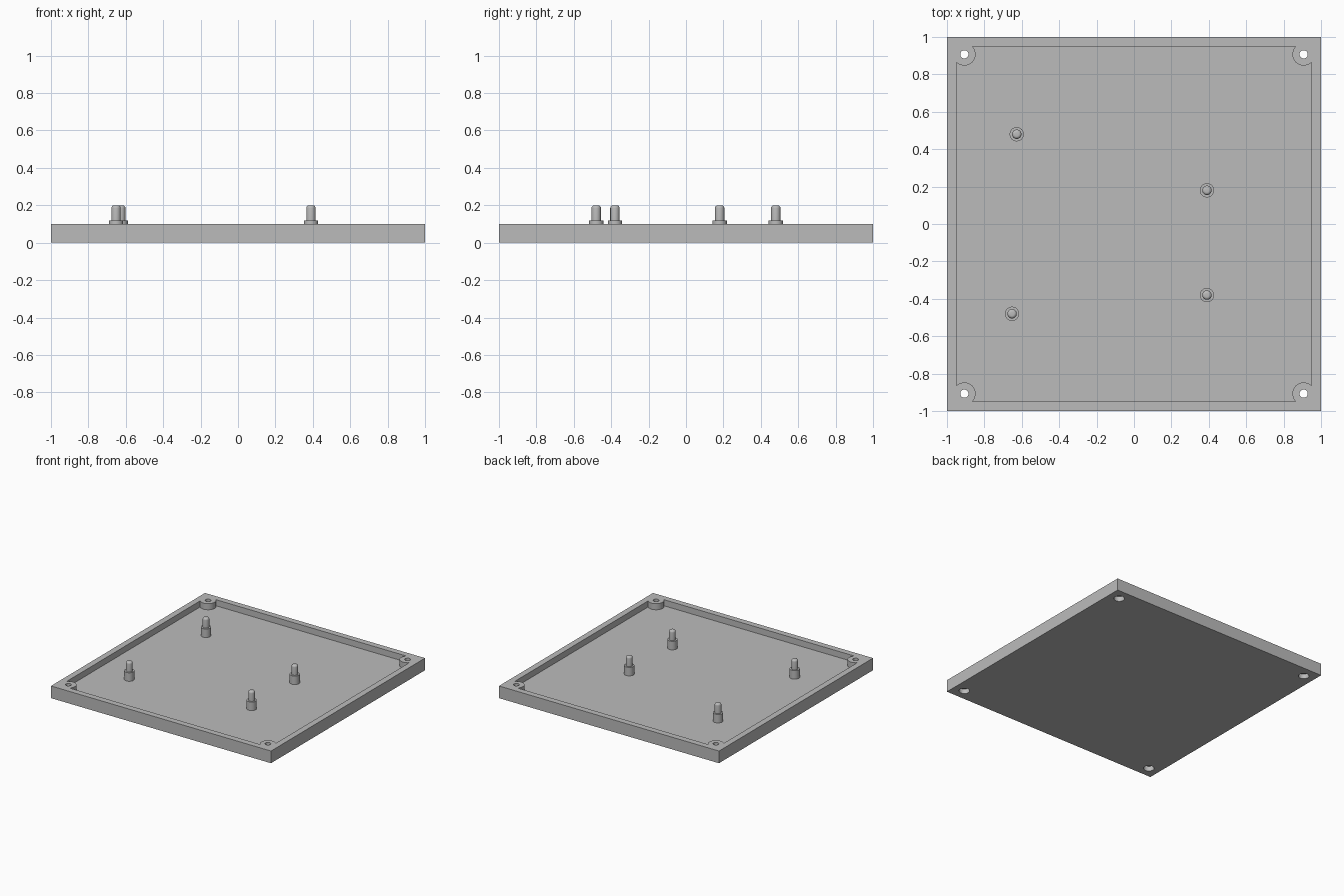
import bpy
import bmesh
from math import cos, sin, radians, tau
from mathutils import Matrix

if "Cube" in bpy.data.objects:
    bpy.data.objects.remove(bpy.data.objects["Cube"])

# Dimensions
HEIGHT, FLOOR, RIM = 0.1, 0.05, 0.05
CORNER = 0.907
SIDES = 40

# Single grey plastic
grey = bpy.data.materials.new("plain grey")
grey.use_nodes = True
colour = (0.5, 0.5, 0.5, 1)
grey.diffuse_color = colour
grey.node_tree.nodes["Principled BSDF"].inputs["Base Color"].default_value = colour


def finish(name, bm):
    bmesh.ops.recalc_face_normals(bm, faces=bm.faces)
    mesh = bpy.data.meshes.new(name)
    bm.to_mesh(mesh)
    bm.free()
    mesh.materials.append(grey)
    obj = bpy.data.objects.new(name, mesh)
    bpy.context.collection.objects.link(obj)
    return obj


def box(name, half, z0, z1):
    bm = bmesh.new()
    bmesh.ops.create_cube(bm, size=1, matrix=Matrix.Translation((0, 0, (z0 + z1) / 2))
                          @ Matrix.Diagonal((2 * half, 2 * half, z1 - z0, 1)))
    return finish(name, bm)


def lathe(name, profile, places):
    """Turn a (radius, z) profile into a closed solid at each (x, y)."""
    bm = bmesh.new()
    for x, y in places:
        rings = [[bm.verts.new((x + r * cos(tau * i / SIDES), y + r * sin(tau * i / SIDES), z))
                  for i in range(SIDES)] for r, z in profile]
        for low, high in zip(rings, rings[1:]):
            for i in range(SIDES):
                j = (i + 1) % SIDES
                bm.faces.new((low[i], low[j], high[j], high[i]))
        bm.faces.new(rings[0][::-1])
        bm.faces.new(rings[-1])
    return finish(name, bm)


def cut(target, cutter):
    """Subtract the cutter for good, then discard it."""
    cutter.hide_render = True
    mod = target.modifiers.new("cut", "BOOLEAN")
    mod.operation, mod.solver, mod.object = "DIFFERENCE", "EXACT", cutter
    graph = bpy.context.evaluated_depsgraph_get()
    mesh = bpy.data.meshes.new_from_object(target.evaluated_get(graph))
    target.modifiers.clear()
    target.data = mesh
    bpy.data.objects.remove(cutter)


def smooth(obj):
    bpy.ops.object.select_all(action="DESELECT")
    obj.select_set(True)
    bpy.context.view_layer.objects.active = obj
    bpy.ops.object.shade_smooth_by_angle(angle=radians(30))


# Tray with a pocket that leaves round screw bosses in the corners
corners = [(sx * CORNER, sy * CORNER) for sx in (-1, 1) for sy in (-1, 1)]
tray = box("tray", 1, 0, HEIGHT)
pocket = box("pocket_cutter", 1 - RIM, FLOOR, HEIGHT + 0.1)
cut(pocket, lathe("boss_cutter", [(0.06, 0), (0.06, 0.3)], corners))
cut(tray, pocket)

# Screw holes, wider on the underside
hole = [(0.04, -0.05), (0.04, 0.04), (0.022, 0.04), (0.022, 0.2)]
cut(tray, lathe("screw_hole_cutter", hole, corners))
smooth(tray)

# Stepped standoffs with rounded pin tips
PIN, BASE, TIP = 0.025, 0.038, 0.015
standoff = [(BASE, FLOOR - 0.01), (BASE, 0.12), (PIN, 0.12)]
standoff += [(PIN - TIP + TIP * cos(radians(a)), 0.2 - TIP + TIP * sin(radians(a)))
             for a in range(0, 91, 18)]
spots = {"back_right": (-0.627, 0.48), "front_right": (-0.652, -0.48),
         "back_left": (0.39, 0.18), "front_left": (0.39, -0.38)}
for side, spot in spots.items():
    smooth(lathe(side + "_standoff", standoff, [spot]))
